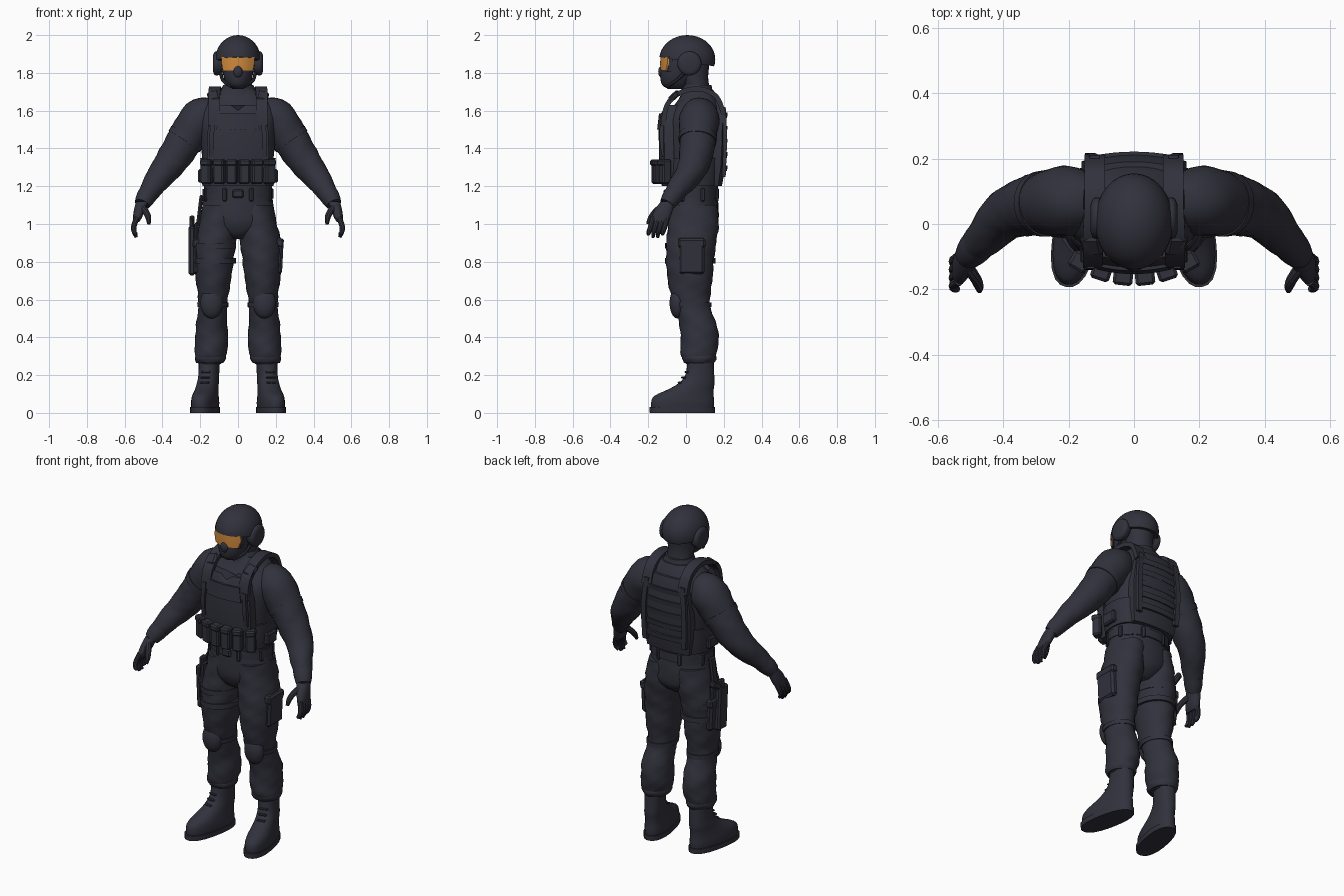
import bpy, bmesh
from math import sin, cos, pi, atan, radians
from mathutils import Vector, Matrix, Euler

cube = bpy.data.objects.get("Cube")
if cube:
    bpy.data.objects.remove(cube)


def material(name, rgb):
    m = bpy.data.materials.new(name)
    m.use_nodes = True
    m.diffuse_color = (*rgb, 1)
    m.node_tree.nodes["Principled BSDF"].inputs["Base Color"].default_value = (*rgb, 1)
    return m


NAVY = material("dark_navy_fabric", (0.031, 0.031, 0.046))
AMBER = material("amber_lens", (0.62, 0.25, 0.045))
parts = []


def finish(name, bm, mat=NAVY):
    bmesh.ops.recalc_face_normals(bm, faces=bm.faces)
    mesh = bpy.data.meshes.new(name)
    bm.to_mesh(mesh)
    bm.free()
    mesh.materials.append(mat)
    obj = bpy.data.objects.new(name, mesh)
    bpy.context.collection.objects.link(obj)
    parts.append(obj)
    return obj


def skin(name, rings, mat=NAVY):
    """Join closed rings of points into a capped solid."""
    bm = bmesh.new()
    loops = [[bm.verts.new(p) for p in ring] for ring in rings]
    n = len(loops[0])
    for a, b in zip(loops, loops[1:]):
        for i in range(n):
            j = (i + 1) % n
            bm.faces.new((a[i], a[j], b[j], b[i]))
    bm.faces.new(loops[0])
    bm.faces.new(loops[-1])
    return finish(name, bm, mat)


def smooth_path(keys, steps):
    keys = [Vector(k) for k in keys]
    out = []
    for i in range(len(keys) - 1):
        p0, p1, p2, p3 = (keys[min(max(i + d, 0), len(keys) - 1)] for d in (-1, 0, 1, 2))
        for s in range(steps):
            t = s / steps
            out.append((p1 * 2 + (p2 - p0) * t + (p0 * 2 - p1 * 5 + p2 * 4 - p3) * t ** 2
                        + (p1 * 3 - p0 - p2 * 3 + p3) * t ** 3) * 0.5)
    return out + [keys[-1]]


def loft(name, keys, n=24, steps=3, power=2.0, fold=0.0, along=False):
    """Keys are x, y, z, rx, ry; sections lie flat, or across the path if along."""
    path = smooth_path(keys, steps)
    rings = []
    for i, k in enumerate(path):
        c, u, v = Vector(k[:3]), Vector((1, 0, 0)), Vector((0, 1, 0))
        if along:
            t = (Vector(path[min(i + 1, len(path) - 1)][:3]) - Vector(path[max(i - 1, 0)][:3])).normalized()
            u = v.cross(t).normalized()
            v = t.cross(u)
        ring = []
        for j in range(n):
            a = 2 * pi * j / n
            w = 1 + fold * (sin(3 * a + 55 * k[2]) + sin(5 * a - 90 * k[2]))
            e = (abs(cos(a)) ** power + abs(sin(a)) ** power) ** (-1 / power)
            ring.append(c + (u * k[3] * cos(a) + v * k[4] * sin(a)) * w * e)
        rings.append(ring)
    return skin(name, rings)


def tube(name, keys, **kw):
    return loft(name, [(*k, k[3]) for k in keys], along=True, **kw)


def panel(name, rows, curve, thick, mat=NAVY, cols=12):
    """Bowed plate; rows are z, half width, y and a notch height at the middle."""
    rings = []
    for z, half, y, notch in rows:
        us = [2 * i / cols - 1 for i in range(cols + 1)]
        pts = [(u * half, y + curve * (u * half) ** 2, z + notch * max(0, 1 - abs(u) * 3)) for u in us]
        rings.append(pts + [(x, yy + thick, zz) for x, yy, zz in reversed(pts)])
    return skin(name, rings, mat)


def strap(name, keys, width, thick):
    path = smooth_path(keys, 5)
    rings = []
    for i, p in enumerate(path):
        t = path[min(i + 1, len(path) - 1)] - path[max(i - 1, 0)]
        up = Vector((1, 0, 0)).cross(t).normalized() * thick
        w = Vector((width / 2, 0, 0))
        rings.append([p - w - up, p + w - up, p + w + up, p - w + up])
    return skin(name, rings)


def box(name, loc, size, rot=(0, 0, 0), bevel=0.008):
    bm = bmesh.new()
    bmesh.ops.create_cube(bm, size=1)
    bmesh.ops.scale(bm, vec=size, verts=bm.verts)
    bmesh.ops.bevel(bm, geom=bm.edges[:], offset=min(bevel, min(size) * 0.4), segments=1, affect='EDGES')
    bm.transform(Matrix.Translation(loc) @ Euler(rot).to_matrix().to_4x4())
    return finish(name, bm)


def ball(name, loc, size, cut=None):
    bm = bmesh.new()
    bmesh.ops.create_uvsphere(bm, u_segments=32, v_segments=18, radius=1)
    bmesh.ops.scale(bm, vec=size, verts=bm.verts)
    bmesh.ops.translate(bm, vec=loc, verts=bm.verts)
    if cut:
        bmesh.ops.bisect_plane(bm, geom=bm.verts[:] + bm.edges[:] + bm.faces[:],
                               plane_co=cut[0], plane_no=cut[1], clear_inner=True)
        bmesh.ops.holes_fill(bm, edges=[e for e in bm.edges if e.is_boundary])
    return finish(name, bm)


def mirror(obj):
    """Copy a left part to the right side."""
    mesh = obj.data.copy()
    mesh.transform(Matrix.Scale(-1, 4, (1, 0, 0)))
    mesh.flip_normals()
    name = obj.name.replace("left", "right")
    mesh.name = name
    twin = bpy.data.objects.new(name, mesh)
    bpy.context.collection.objects.link(twin)
    parts.append(twin)


# Head, mask, visor and helmet
loft("face_mask", [(0, -.05, 1.715, .03, .045), (0, -.055, 1.735, .055, .07), (0, -.048, 1.77, .073, .088),
                   (0, -.035, 1.82, .084, .1), (0, -.02, 1.87, .09, .105), (0, 0, 1.93, .085, .1)])
ball("nose_cover", (0, -.125, 1.806), (.026, .022, .034))
loft("neck", [(0, .065, 1.6, .09, .08), (0, .06, 1.7, .075, .068), (0, .045, 1.78, .075, .072),
              (0, .04, 1.88, .085, .09)], fold=.012)
ball("helmet", (0, .007, 1.872), (.12, .148, .128), ((0, -.13, 1.882), (0, .17, 1)))
panel("visor_frame", [(1.806, .082, -.129, .022), (1.89, .09, -.129, 0)], 5, .02)
panel("visor_lens", [(1.812, .076, -.136, .024), (1.85, .088, -.137, 0), (1.885, .086, -.135, 0)], 5, .008, AMBER)
ear = tube("left_ear_cup", [(.085, .018, 1.85, .056), (.112, .018, 1.85, .064), (.126, .018, 1.85, .058),
                            (.133, .018, 1.85, .04)], steps=2)
chin = tube("left_chin_strap", [(.092, 0, 1.81, .009), (.08, -.05, 1.76, .009), (.035, -.1, 1.728, .009)], n=8)
mirror(ear)
mirror(chin)

# Torso and vest
loft("torso", [(0, .035, 1.13, .178, .128), (0, .035, 1.22, .182, .135), (0, .04, 1.36, .19, .15),
               (0, .045, 1.5, .205, .155), (0, .055, 1.59, .205, .14), (0, .065, 1.66, .155, .105),
               (0, .065, 1.71, .095, .08)], n=32, power=2.4, fold=.006)
loft("collar", [(0, .06, 1.65, .115, .1), (0, .06, 1.7, .096, .085), (0, .06, 1.735, .08, .075)], fold=.012)
loft("waist_wrap", [(0, .038, 1.2, .188, .145), (0, .038, 1.27, .196, .152), (0, .04, 1.35, .2, .156)],
     n=32, power=2.5)
panel("front_plate", [(1.2, .15, -.128, 0), (1.34, .165, -.143, 0), (1.5, .16, -.145, 0),
                      (1.58, .14, -.135, 0), (1.63, .115, -.11, -.03)], 1.1, .05)
panel("chest_flap", [(1.5, .115, -.153, 0), (1.585, .1, -.143, 0)], 1.1, .02)
panel("back_plate", [(1.2, .14, .19, 0), (1.3, .155, .208, 0), (1.45, .16, .217, 0),
                     (1.58, .145, .214, 0), (1.65, .11, .19, 0)], -1, -.06)
for i in range(5):
    z = 1.28 + .07 * i
    panel(f"back_webbing_{i + 1}", [(z, .13, .217, 0), (z + .03, .13, .221, 0)], -.8, -.02)

# Shoulder straps and front harness edges
for obj in (strap("left_shoulder_strap", [(.125, -.122, 1.52), (.125, -.1, 1.63), (.125, -.03, 1.695),
                                          (.12, .07, 1.715), (.12, .16, 1.675), (.12, .2, 1.58)], .062, .013),
            box("left_strap_buckle", (.13, -.065, 1.675), (.062, .07, .025), (.75, .25, 0)),
            strap("left_harness_edge", [(.14, -.115, 1.36), (.14, -.128, 1.45), (.132, -.124, 1.56)], .024, .012),
            strap("left_back_strap", [(.13, .2, 1.25), (.135, .207, 1.45), (.12, .2, 1.62)], .03, .01),
            box("left_hip_pouch", (.195, .03, 1.255), (.035, .09, .07))):
    mirror(obj)

# Magazine pouches along the front of the vest
for i in range(6):
    x = -.165 + .066 * i
    y, turn = -.158 + 1.7 * x * x, atan(3.4 * x)
    box(f"magazine_pouch_{i + 1}", (x, y, 1.275), (.056, .05, .125), (0, 0, turn))
    box(f"pouch_lid_{i + 1}", (x, y - .003, 1.325), (.06, .056, .035), (0, 0, turn))

# Hips and belt
loft("hips", [(0, .035, 1.17, .178, .13), (0, .035, 1.08, .19, .137), (0, .037, 1.0, .185, .135),
              (0, .035, .95, .11, .11), (0, .035, .92, .05, .07)], n=32, fold=.008)
loft("belt", [(0, .035, 1.135, .187, .14), (0, .035, 1.185, .187, .14)], n=32, steps=1)
box("belt_buckle", (0, -.11, 1.16), (.06, .02, .045))
for i in range(8):
    a = 2 * pi * (i + .5) / 8
    box(f"belt_loop_{i + 1}", (.186 * cos(a), .035 + .14 * sin(a), 1.155), (.014, .024, .07), (0, 0, a))

# Trousers, knee pads and cargo pockets
thigh = (.127, .02, .8, .102, .126)
leg = loft("left_trouser_leg", [(.095, .037, 1.1, .092, .128), (.106, .038, 1.0, .1, .135),
                                (.12, .028, .9, .109, .132), thigh, (.13, .022, .7, .093, .118),
                                (.132, .025, .61, .079, .102), (.135, .04, .54, .077, .094),
                                (.14, .068, .45, .084, .1), (.14, .071, .36, .088, .1),
                                (.147, .066, .3, .081, .092), (.148, .07, .26, .06, .07)], steps=5, fold=.016)
cuff = loft("left_trouser_cuff", [(.147, .068, .265, .072, .08), (.147, .068, .29, .083, .092),
                                  (.147, .068, .32, .075, .085)], fold=.02)
pad = ball("left_knee_pad", (.14, -.045, .582), (.06, .042, .082))
band = loft("left_knee_band", [(.133, .032, .56, .082, .102), (.133, .03, .585, .083, .104)], steps=1)
pocket = box("left_cargo_pocket", (.217, .03, .82), (.04, .135, .17), (0, .05, 0), .012)
flap = box("left_pocket_flap", (.219, .03, .9), (.046, .145, .05), (0, .05, 0), .01)
for obj in (leg, cuff, pad, band, pocket, flap):
    mirror(obj)

# Boots, turned outward
boot = loft("left_boot", [(.155, -.02, .02, .064, .168), (.155, -.02, .055, .066, .17), (.155, -.013, .09, .062, .16),
                          (.155, .025, .125, .057, .122), (.155, .057, .16, .055, .094),
                          (.153, .074, .21, .053, .075), (.15, .078, .31, .056, .068)], power=2.3)
sole = loft("left_boot_sole", [(.155, -.022, 0, .069, .175), (.155, -.022, .03, .07, .176)], steps=1, power=2.4)
laces = [box(f"left_boot_lace_{i + 1}", (.155, -.033 + .018 * i, .16 + .028 * i), (.05, .02, .01))
         for i in range(3)]
pivot = Matrix.Translation((.152, .08, 0))
for obj in (boot, sole, *laces):
    obj.data.transform(pivot @ Matrix.Rotation(radians(11), 4, 'Z') @ pivot.inverted())
    mirror(obj)

# Arms and gloves
arm = tube("left_sleeve", [(.13, .07, 1.585, .085), (.2, .07, 1.555, .107), (.28, .062, 1.445, .096),
                           (.34, .05, 1.35, .088), (.4, .02, 1.27, .075), (.45, -.035, 1.2, .061),
                           (.49, -.075, 1.14, .047)], steps=5, fold=.014)
arm_band = tube("left_arm_band", [(.268, .063, 1.462, .102), (.285, .061, 1.437, .1)], steps=1)
glove_cuff = tube("left_glove_cuff", [(.472, -.058, 1.165, .053), (.492, -.08, 1.135, .05), (.508, -.1, 1.105, .041)])
palm = loft("left_palm", [(.505, -.095, 1.12, .034, .038), (.52, -.115, 1.08, .03, .047),
                          (.532, -.133, 1.035, .024, .05), (.54, -.14, 1.01, .016, .042)], power=2.4)
hand = [arm, arm_band, glove_cuff, palm]
for i, label in enumerate(("index", "middle", "ring", "little")):
    y, tip = -.174 + .025 * i, .945 if i in (0, 3) else .93
    hand.append(tube(f"left_{label}_finger", [(.535, y, 1.035, .015), (.551, y - .012, .99, .0145),
                                              (.55, y - .022, .96, .013), (.538, y - .026, tip, .009)], n=10))
hand.append(tube("left_thumb", [(.51, -.13, 1.09, .02), (.485, -.165, 1.06, .017), (.474, -.188, 1.03, .015),
                                (.472, -.203, 1.0, .009)], n=10))
for obj in hand:
    mirror(obj)

# Thigh holster with sidearm on the right leg
box("holster_hanger", (-.203, .03, 1.07), (.02, .05, .17), (0, .12, 0))
box("holster_body", (-.243, .01, .86), (.036, .085, .26), (.06, 0, 0), .01)
box("holster_backing", (-.222, .02, .9), (.02, .12, .22), (0, .03, 0))
box("sidearm_slide", (-.245, .015, 1.0), (.026, .045, .06), (.06, 0, 0))
box("sidearm_grip", (-.243, .065, 1.01), (.026, .09, .04), (.5, 0, 0))
for i, z in enumerate((.79, .87)):
    x, y, _, rx, ry = thigh
    loft(f"thigh_strap_{i + 1}", [(-x + .004, y + .002, z, rx + .01, ry + .008),
                                  (-x + .004, y + .002, z + .03, rx + .01, ry + .008)], steps=1)

# Smooth shading with crisp edges
for obj in parts:
    obj.select_set(True)
bpy.context.view_layer.objects.active = parts[0]
bpy.ops.object.shade_smooth_by_angle(angle=radians(35))
